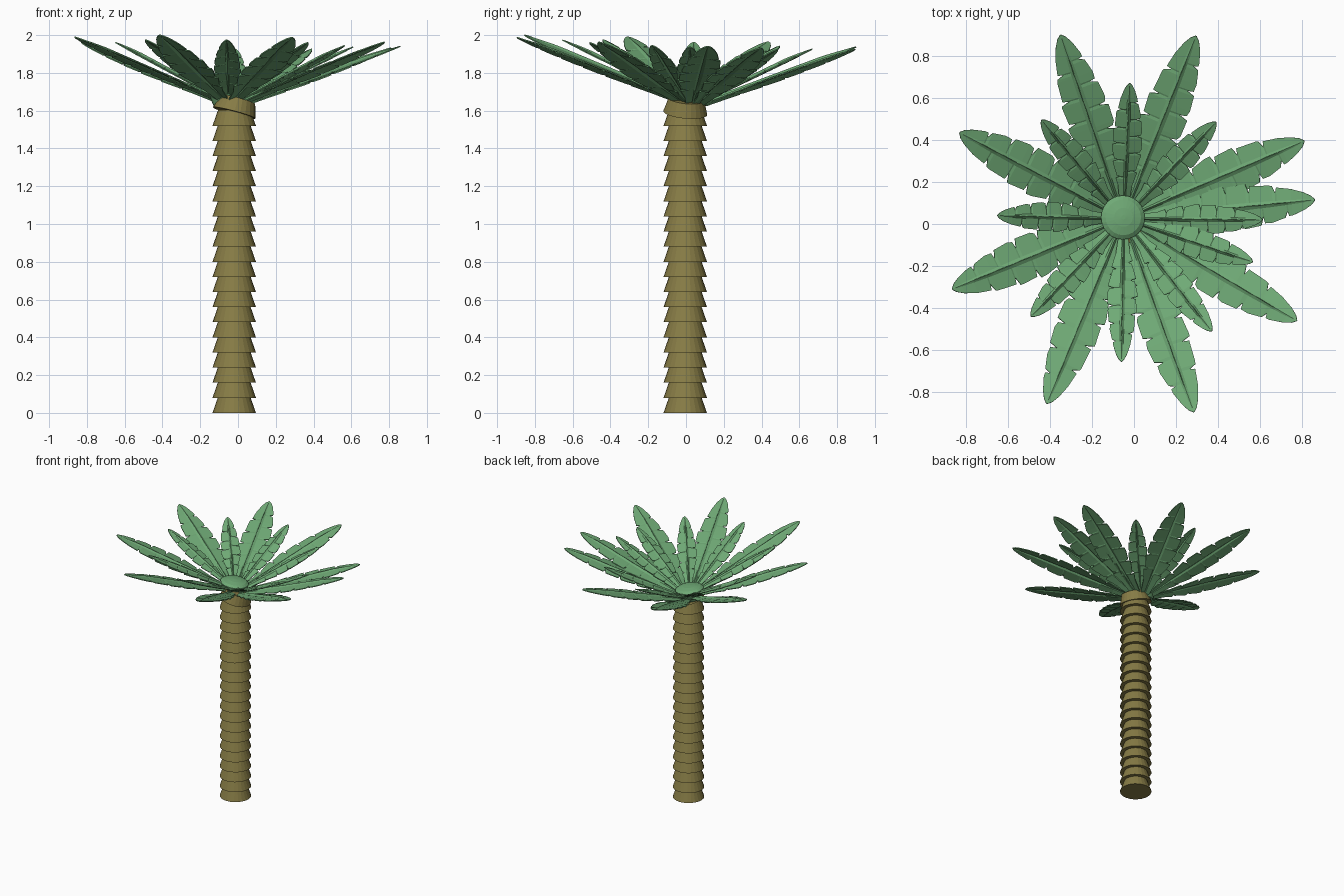
import bpy, bmesh, math
from mathutils import Vector, Euler

if "Cube" in bpy.data.objects:
    bpy.data.objects.remove(bpy.data.objects["Cube"])


def material(name, rgb):
    m = bpy.data.materials.new(name)
    m.diffuse_color = (*rgb, 1)
    m.use_nodes = True
    m.node_tree.nodes["Principled BSDF"].inputs["Base Color"].default_value = m.diffuse_color
    return m


BARK = material("bark", (0.24, 0.20, 0.06))
GREEN = material("leaf_green", (0.16, 0.40, 0.18))


def add_object(name, bm, mat):
    bmesh.ops.recalc_face_normals(bm, faces=bm.faces)
    me = bpy.data.meshes.new(name)
    bm.to_mesh(me)
    bm.free()
    me.materials.append(mat)
    ob = bpy.data.objects.new(name, me)
    bpy.context.collection.objects.link(ob)
    return ob


def lathe(name, profile, mat, loc, rot=(0, 0, 0), sides=24):
    """Closed solid of revolution from (radius, z) points."""
    bm = bmesh.new()
    rings = []
    for r, z in profile:
        rings.append([bm.verts.new((r * math.cos(2 * math.pi * i / sides),
                                    r * math.sin(2 * math.pi * i / sides), z))
                      for i in range(sides)])
    for a, b in zip(rings, rings[1:]):
        for i in range(sides):
            j = (i + 1) % sides
            bm.faces.new((a[i], a[j], b[j], b[i]))
    bm.faces.new(rings[0][::-1])
    bm.faces.new(rings[-1])
    ob = add_object(name, bm, mat)
    ob.location = loc
    ob.rotation_euler = Euler(rot)
    return ob


# Trunk: stacked flared rings, the last one tilted
CX, CY = -0.02, -0.004
for k in range(20):
    lathe(f"trunk_ring_{k + 1}", [(0.115, 0), (0.086, 0.083)], BARK, (CX, CY, 0.08 * k))
lathe("trunk_top_ring", [(0.117, 0), (0.095, 0.075)], BARK,
      (CX, CY, 1.588), (-0.09, 0.26, 0))

# Green crown heart covering the leaf bases
lathe("crown_heart", [(0.07, -0.06), (0.1, 0), (0.105, 0.02), (0.085, 0.034), (0.045, 0.043), (0.01, 0.046)],
      GREEN, (-0.055, 0.03, 1.68), (-0.05, 0.12, 0))

# Leaf outline: half width along the length, with sawtooth slits
OUTLINE = [(0, .3), (.15, .48), (.3, .8), (.45, 1), (.6, .98), (.75, .82),
           (.87, .58), (.94, .38), (.98, .2), (1, .03)]


def width_at(t):
    for (t0, w0), (t1, w1) in zip(OUTLINE, OUTLINE[1:]):
        if t <= t1:
            return w0 + (w1 - w0) * (t - t0) / (t1 - t0)
    return 0.0


def half_edge(slits):
    pts = [(t, w) for t, w in OUTLINE if all(abs(t - s) > 0.03 for s in slits)]
    for s in slits:
        w = width_at(s)
        pts += [(s - .016, w * 1.03), (s, w * .6), (s + .008, w * .93)]
    return sorted(pts)


SLITS = {1: (.22, .36, .5, .63, .78), -1: (.27, .42, .56, .7, .84)}


def leaf(name, base, tip, half_w):
    axis = tip - base
    side = Vector((-axis.y, axis.x, 0)).normalized()
    up = axis.cross(side).normalized()
    bm = bmesh.new()
    for sgn in (1, -1):
        prev = None
        for t, w in half_edge(SLITS[sgn]):
            fade = min(1, (1 - t) * 5)
            p = base + axis * t
            row = [bm.verts.new(p + up * .014 * fade),
                   bm.verts.new(p + side * sgn * half_w * width_at(t) * .15 + up * .005 * fade),
                   bm.verts.new(p + side * sgn * half_w * w - up * .003 * fade)]
            if prev:
                for i in range(2):
                    q = (prev[i], prev[i + 1], row[i + 1], row[i])
                    bm.faces.new(q if sgn < 0 else q[::-1])
            prev = row
    bmesh.ops.remove_doubles(bm, verts=bm.verts, dist=1e-5)
    ob = add_object(name, bm, GREEN)
    sol = ob.modifiers.new("thickness", 'SOLIDIFY')
    sol.thickness = 0.006
    sol.offset = 0


def leaf_ring(name, tips, half_w, tip_z, base_z):
    centre = Vector((-0.05, 0.025))
    for i, (x, y) in enumerate(tips):
        d = (Vector((x, y)) - centre).normalized() * 0.075
        b = centre + d
        base = Vector((b.x, b.y, base_z - 0.2 * d.x - 0.15 * d.y))
        leaf(f"{name}_{i + 1}", base, Vector((x, y, tip_z - .02 * x - .035 * y)), half_w)


# Outer ring of long leaves, inner ring of short steeper leaves
leaf_ring("long_leaf", [(.81, .395), (.86, .115), (.775, -.46), (.285, -.895), (-.415, -.855),
                        (-.865, -.31), (-.83, .435), (-.35, .9), (.295, .895)], .108, 1.962, 1.645)
leaf_ring("short_leaf", [(-.02, .67), (.39, .485), (.61, .02), (.565, -.18), (.37, -.51),
                         (-.06, -.655), (-.49, -.44), (-.65, .04), (-.44, .495)], .07, 1.95, 1.665)
